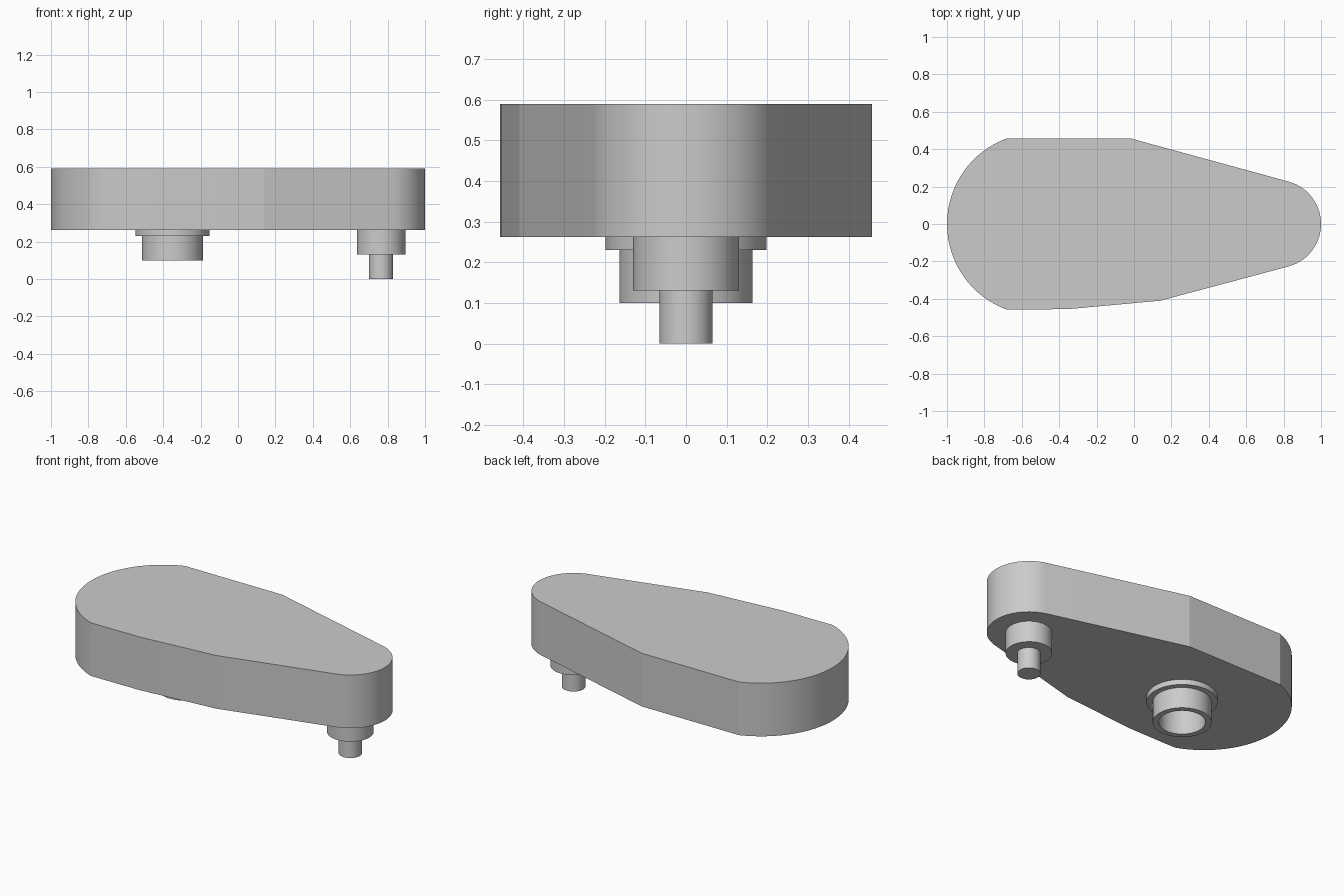
import bpy, bmesh
from math import sin, cos, pi, atan2, hypot, radians

cube = bpy.data.objects.get("Cube")
if cube:
    bpy.data.objects.remove(cube, do_unlink=True)

grey = bpy.data.materials.new("light_grey")
grey.use_nodes = True
grey.diffuse_color = (0.6, 0.6, 0.6, 1)
grey.node_tree.nodes["Principled BSDF"].inputs["Base Color"].default_value = (0.6, 0.6, 0.6, 1)


def finish(bm, name):
    """Turn a bmesh into a shaded grey object."""
    bmesh.ops.recalc_face_normals(bm, faces=bm.faces[:])
    mesh = bpy.data.meshes.new(name)
    bm.to_mesh(mesh)
    bm.free()
    mesh.materials.append(grey)
    ob = bpy.data.objects.new(name, mesh)
    bpy.context.collection.objects.link(ob)
    bpy.ops.object.select_all(action='DESELECT')
    ob.select_set(True)
    bpy.context.view_layer.objects.active = ob
    bpy.ops.object.shade_smooth_by_angle(angle=radians(8))
    return ob


def arc(cx, r, a0, a1, n=32):
    return [(cx + r * cos(a0 + (a1 - a0) * i / n), r * sin(a0 + (a1 - a0) * i / n))
            for i in range(n + 1)]


def turned(name, x, profile, n=72):
    """Revolve a (radius, z) profile around a vertical axis at x; ends are capped."""
    bm = bmesh.new()
    rings = [[bm.verts.new((x + r * cos(2 * pi * i / n), r * sin(2 * pi * i / n), z))
              for i in range(n)] for r, z in profile]
    for low, high in zip(rings, rings[1:]):
        for i in range(n):
            j = (i + 1) % n
            bm.faces.new((low[i], low[j], high[j], high[i]))
    bm.faces.new(rings[0])
    bm.faces.new(rings[-1])
    return finish(bm, name)


BOTTOM, TOP = 0.263, 0.59

# Arm body: round ends joined by tapering sides
wide_x, half_w = -0.512, 0.458
wide_r = hypot(0.168, half_w)
wide_a = atan2(half_w, -0.168)
outline = arc(0.765, 0.235, radians(-75), radians(75))
outline += [(-0.02, 0.458)]
outline += arc(wide_x, wide_r, wide_a, 2 * pi - wide_a)
outline += [(-0.35, -0.455), (0.14, -0.41)]
bm = bmesh.new()
face = bm.faces.new([bm.verts.new((x, y, BOTTOM)) for x, y in outline])
grown = bmesh.ops.extrude_face_region(bm, geom=[face], use_keep_orig=True)
top_verts = [v for v in grown["geom"] if isinstance(v, bmesh.types.BMVert)]
bmesh.ops.translate(bm, vec=(0, 0, TOP - BOTTOM), verts=top_verts)
finish(bm, "arm_body")

# Hollow socket with a collar
turned("socket", -0.35, [(0.198, BOTTOM), (0.198, 0.23), (0.164, 0.23), (0.164, 0.1),
                         (0.13, 0.1), (0.13, BOTTOM - 0.002)])

# Stepped pin under the narrow end
turned("stepped_pin", 0.765, [(0.13, BOTTOM), (0.13, 0.131), (0.065, 0.131), (0.065, 0)])
